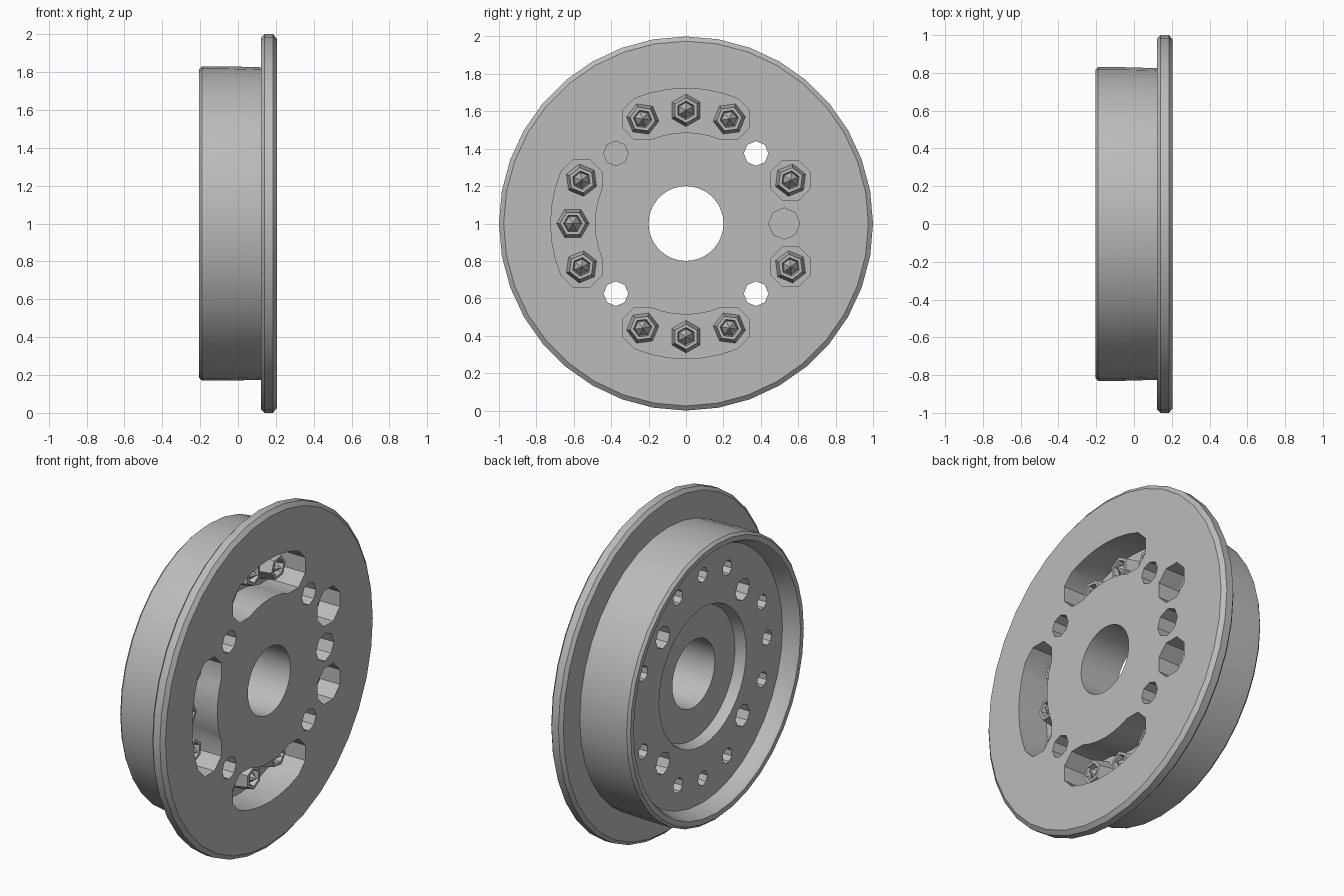
import bpy
import bmesh
from math import sin, cos, pi, radians
from mathutils import Matrix, Vector

if "Cube" in bpy.data.objects:
    bpy.data.objects.remove(bpy.data.objects["Cube"])

steel = bpy.data.materials.new("grey_steel")
steel.use_nodes = True
GREY = (0.5, 0.5, 0.5, 1)
steel.diffuse_color = GREY
steel.node_tree.nodes["Principled BSDF"].inputs["Base Color"].default_value = GREY

FRONT, BACK = 0.205, -0.205     # outer faces along the axle (x)
FLOOR, WEB = 0.01, -0.11        # pocket floor and inner web face
BOLT_R, BOLT_STEP = 0.605, radians(22.5)
LIFT = Vector((0, 0, 1))


def finish(bm, name):
    bmesh.ops.recalc_face_normals(bm, faces=bm.faces)
    mesh = bpy.data.meshes.new(name)
    bm.to_mesh(mesh)
    bm.free()
    mesh.materials.append(steel)
    obj = bpy.data.objects.new(name, mesh)
    bpy.context.collection.objects.link(obj)
    return obj


def on_disc(x, r, a):
    return Vector((x, r * cos(a), r * sin(a))) + LIFT


def lathe(name, profile, steps):
    bm = bmesh.new()
    verts = [bm.verts.new((x, r, 1)) for x, r in profile]
    edges = [bm.edges.new((v, verts[i - 1])) for i, v in enumerate(verts)]
    bmesh.ops.spin(bm, geom=verts + edges, cent=LIFT, axis=(1, 0, 0),
                   angle=2 * pi, steps=steps, use_merge=True)
    bmesh.ops.remove_doubles(bm, verts=bm.verts, dist=0.0001)
    return finish(bm, name)


def prism(bm, outline, x0, x1):
    face = bm.faces.new([bm.verts.new((x0, p.y, p.z)) for p in outline])
    ext = bmesh.ops.extrude_face_region(bm, geom=[face])["geom"]
    for v in ext:
        if isinstance(v, bmesh.types.BMVert):
            v.co.x = x1


def circle(r, a, size, sides):
    c = on_disc(0, r, a)
    return [c + Vector((0, size * cos(a + 2 * pi * i / sides),
                        size * sin(a + 2 * pi * i / sides))) for i in range(sides)]


def kidney(a, half_width):
    # Arc-shaped slot with rounded ends
    out = []
    for i in range(7):
        out.append(on_disc(0, BOLT_R + half_width, a - BOLT_STEP + BOLT_STEP * i / 3))
    for end in (1, -1):
        c, t = on_disc(0, BOLT_R, a + end * BOLT_STEP), a + end * BOLT_STEP
        start = t if end == 1 else t + pi
        for k in range(1, 4):
            b = start + k * pi / 4
            out.append(c + Vector((0, half_width * cos(b), half_width * sin(b))))
        if end == 1:
            for i in range(7):
                out.append(on_disc(0, BOLT_R - half_width,
                                   a + BOLT_STEP - BOLT_STEP * i / 3))
    return out


# Wheel body: flange, drum, rim lip, web, hub recess and bore
wheel = lathe("wheel_body", [
    (FRONT, 0.2), (FRONT, 0.975), (0.185, 1.0), (0.14, 1.0), (0.122, 0.98),
    (0.122, 0.825), (-0.05, 0.83), (-0.19, 0.83), (BACK, 0.815),
    (BACK, 0.785), (-0.19, 0.775), (WEB, 0.75), (WEB, 0.41),
    (-0.05, 0.39), (-0.05, 0.2)], 36)

# Cutters: bolt pockets, bolt holes, diagonal holes and locating hole
bolt_angles = [q * pi / 2 + s * BOLT_STEP for q in range(4) for s in (-1, 0, 1)
               if q or s]
pockets, holes = bmesh.new(), bmesh.new()
for q in (1, 2, 3):
    prism(pockets, kidney(q * pi / 2, 0.118), FLOOR, 0.3)
for s in (-1, 1):
    prism(pockets, circle(BOLT_R, s * BOLT_STEP, 0.115, 8), FLOOR, 0.3)
prism(pockets, circle(0.525, 0, 0.083, 8), -0.04, 0.3)
for a in bolt_angles:
    prism(holes, circle(BOLT_R, a, 0.045, 8), -0.3, 0.05)
for q in range(4):
    prism(holes, circle(0.53, pi / 4 + q * pi / 2, 0.066, 8), -0.3, 0.3)

bpy.context.view_layer.objects.active = wheel
for bm, name in ((pockets, "pocket_cutter"), (holes, "hole_cutter")):
    cutter = finish(bm, name)
    cutter.hide_render = True
    mod = wheel.modifiers.new(name, "BOOLEAN")
    mod.operation, mod.solver, mod.object = "DIFFERENCE", "EXACT", cutter
    bpy.ops.object.modifier_apply(modifier=name)
    bpy.data.objects.remove(cutter)

# Web closing one diagonal hole
plug = bmesh.new()
prism(plug, circle(0.53, 3 * pi / 4, 0.067, 8), 0.0, 0.02)
finish(plug, "hole_plug")

# Faceted nuts with a sunken socket and pointed stud
for n, a in enumerate(bolt_angles):
    bm = bmesh.new()
    place = Matrix.Translation(on_disc(FLOOR + 0.045, BOLT_R, a)) @ \
        Matrix.Rotation(a, 4, "X") @ Matrix.Rotation(pi / 2, 4, "Y")
    bmesh.ops.create_cone(bm, cap_ends=True, segments=6, radius1=0.088,
                          radius2=0.068, depth=0.1, matrix=place)
    top = max(bm.faces, key=lambda f: f.calc_center_median().x)
    bmesh.ops.inset_region(bm, faces=[top], thickness=0.018)
    bmesh.ops.inset_region(bm, faces=[top], thickness=0.008, depth=-0.04)
    tip = bmesh.ops.poke(bm, faces=[top])["verts"][0]
    tip.co.x += 0.06
    finish(bm, f"nut_{n + 1}")

# Smooth turned surfaces, keeping the machined edges sharp
bpy.ops.object.select_all(action="DESELECT")
wheel.select_set(True)
bpy.context.view_layer.objects.active = wheel
bpy.ops.object.shade_smooth_by_angle(angle=radians(30))
